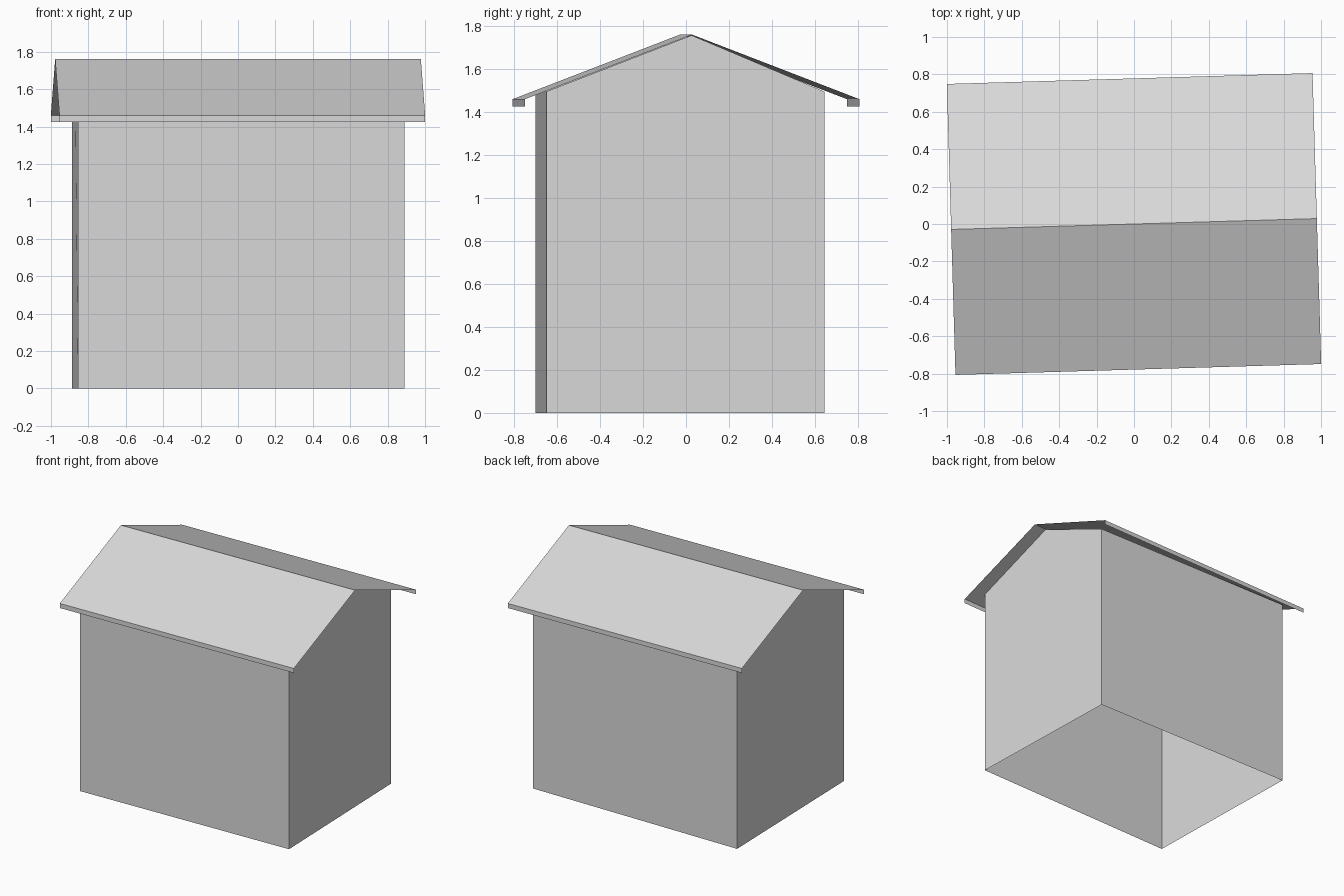
import bpy
import bmesh
from math import radians

cube = bpy.data.objects.get("Cube")
if cube:
    bpy.data.objects.remove(cube, do_unlink=True)

EAVE_WALL, RIDGE, EAVE, FASCIA_BOTTOM = 1.495, 1.76, 1.46, 1.425
HALF_LENGTH, HALF_DEPTH, TURN = 0.978, 0.778, radians(1.7)

grey = bpy.data.materials.new("light_grey")
grey.use_nodes = True
colour = (0.7, 0.7, 0.7, 1)
grey.diffuse_color = colour
grey.node_tree.nodes["Principled BSDF"].inputs["Base Color"].default_value = colour


def sheet_object(name, polygons, turn=0):
    """Make one object of thin flat sheets, each a loop of points."""
    bm = bmesh.new()
    for points in polygons:
        bm.faces.new([bm.verts.new(p) for p in points])
    bmesh.ops.remove_doubles(bm, verts=bm.verts, dist=0.0005)
    mesh = bpy.data.meshes.new(name)
    bm.to_mesh(mesh)
    bm.free()
    mesh.materials.append(grey)
    obj = bpy.data.objects.new(name, mesh)
    obj.rotation_euler.z = turn
    bpy.context.collection.objects.link(obj)
    return obj


# Walls: slightly irregular plan, open underneath, gables on the two ends
plan = [(-0.855, -0.70), (0.89, -0.65), (0.852, 0.645), (-0.887, 0.645)]
peaks = {1: (0.872, 0.026), 3: (-0.872, -0.026)}
walls = []
for i, a in enumerate(plan):
    b = plan[(i + 1) % 4]
    loop = [(*a, 0), (*b, 0), (*b, EAVE_WALL)]
    if i in peaks:
        loop.append((*peaks[i], RIDGE - 0.003))
    loop.append((*a, EAVE_WALL))
    walls.append(loop)
sheet_object("walls", walls)

# Roof: a slope and a hanging eave board on each side of the ridge
for name, side in (("front", -1), ("back", 1)):
    near, far = side * HALF_LENGTH, -side * HALF_LENGTH
    y = side * HALF_DEPTH
    slope = [(near, y, EAVE), (far, y, EAVE), (far, 0, RIDGE), (near, 0, RIDGE)]
    board = [(far, y, EAVE), (near, y, EAVE),
             (near, y, FASCIA_BOTTOM), (far, y, FASCIA_BOTTOM)]
    if side > 0:
        slope.reverse()
        board.reverse()
    for part, loop in (("roof_slope", slope), ("eave_board", board)):
        obj = sheet_object(f"{name}_{part}", [loop], TURN)
        # Turn every sheet's outer face away from the building
        face = obj.data.polygons[0]
        outward = face.normal.z if part == "roof_slope" else face.normal.y * side
        if outward < 0:
            obj.data.flip_normals()
